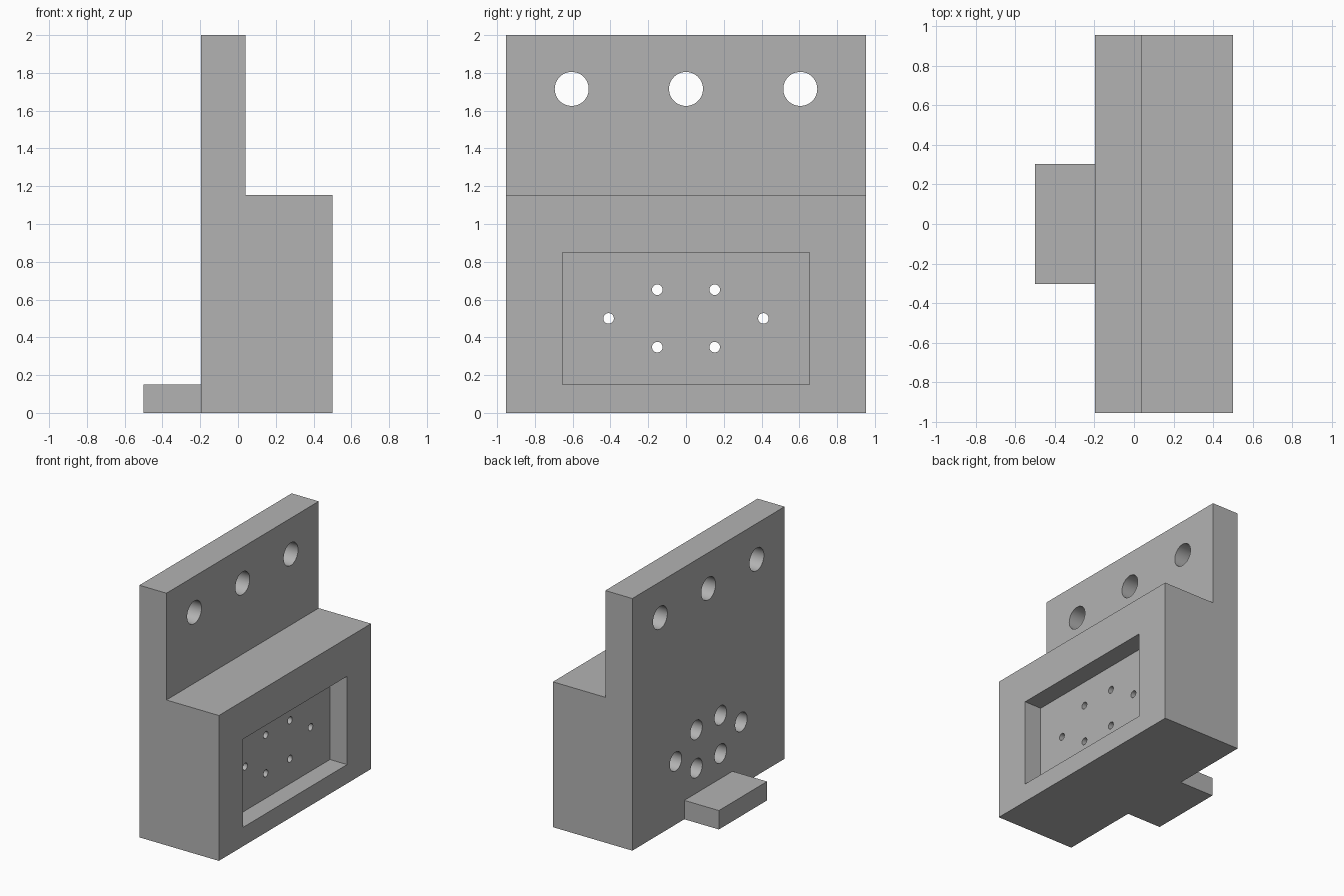
import bpy, bmesh, math
from mathutils import Matrix

if "Cube" in bpy.data.objects:
    bpy.data.objects.remove(bpy.data.objects["Cube"])

HALF_W = 0.954
BACK, STEP, FRONT = -0.197, 0.04, 0.5
POCKET_FLOOR = 0.35
BORE_END = 0.2

grey = bpy.data.materials.new("plain grey")
grey.use_nodes = True
colour = (0.45, 0.45, 0.45, 1)
grey.diffuse_color = colour
grey.node_tree.nodes["Principled BSDF"].inputs["Base Color"].default_value = colour


def make_object(name, bm):
    bmesh.ops.recalc_face_normals(bm, faces=bm.faces)
    mesh = bpy.data.meshes.new(name)
    bm.to_mesh(mesh)
    bm.free()
    mesh.materials.append(grey)
    obj = bpy.data.objects.new(name, mesh)
    bpy.context.collection.objects.link(obj)
    return obj


def box(name, x, y, z):
    bm = bmesh.new()
    bmesh.ops.create_cube(bm, size=1)
    for v in bm.verts:
        v.co = [lo + (c + 0.5) * (hi - lo) for c, (lo, hi) in zip(v.co, (x, y, z))]
    return make_object(name, bm)


def rod(name, x0, x1, y, z, radius):
    """Cylinder lying along x."""
    bm = bmesh.new()
    place = Matrix.Translation(((x0 + x1) / 2, y, z)) @ Matrix.Rotation(math.pi / 2, 4, 'Y')
    bmesh.ops.create_cone(bm, cap_ends=True, segments=48, radius1=radius,
                          radius2=radius, depth=x1 - x0, matrix=place)
    return make_object(name, bm)


def combine(target, tool, operation):
    mod = target.modifiers.new(operation, 'BOOLEAN')
    mod.operation = operation
    mod.solver = 'EXACT'
    mod.object = tool
    bpy.context.view_layer.objects.active = target
    bpy.ops.object.modifier_apply(modifier=mod.name)
    bpy.data.objects.remove(tool)


# Stepped body: side profile extruded across the width
bm = bmesh.new()
profile = [(BACK, 0), (FRONT, 0), (FRONT, 1.153), (STEP, 1.153), (STEP, 2), (BACK, 2)]
face = bm.faces.new([bm.verts.new((x, -HALF_W, z)) for x, z in profile])
swept = bmesh.ops.extrude_face_region(bm, geom=[face])["geom"]
bmesh.ops.translate(bm, vec=(0, 2 * HALF_W, 0),
                    verts=[g for g in swept if isinstance(g, bmesh.types.BMVert)])
body = make_object("mounting_block", bm)

# Foot tab on the back
combine(body, box("foot_tab", (-0.5, BACK + 0.1), (-0.302, 0.302), (0, 0.15)), 'UNION')

# Rectangular pocket
combine(body, box("pocket", (POCKET_FLOOR, FRONT + 0.1), (-0.653, 0.653), (0.15, 0.85)),
        'DIFFERENCE')

# Mounting holes through the upper plate
for y in (-0.605, 0, 0.605):
    combine(body, rod("mount_hole", BACK - 0.1, STEP + 0.1, y, 1.715, 0.09), 'DIFFERENCE')

# Six screw holes, counterbored from the back
for side in (-1, 1):
    for y, z in ((0.152, 0.652), (0.41, 0.5), (0.152, 0.348)):
        combine(body, rod("counterbore", BACK - 0.1, BORE_END, side * y, z, 0.075),
                'DIFFERENCE')
        combine(body, rod("screw_hole", BORE_END - 0.1, POCKET_FLOOR + 0.05, side * y, z, 0.028),
                'DIFFERENCE')

bpy.ops.object.select_all(action='DESELECT')
body.select_set(True)
bpy.context.view_layer.objects.active = body
bpy.ops.object.shade_smooth_by_angle(angle=math.radians(30))
